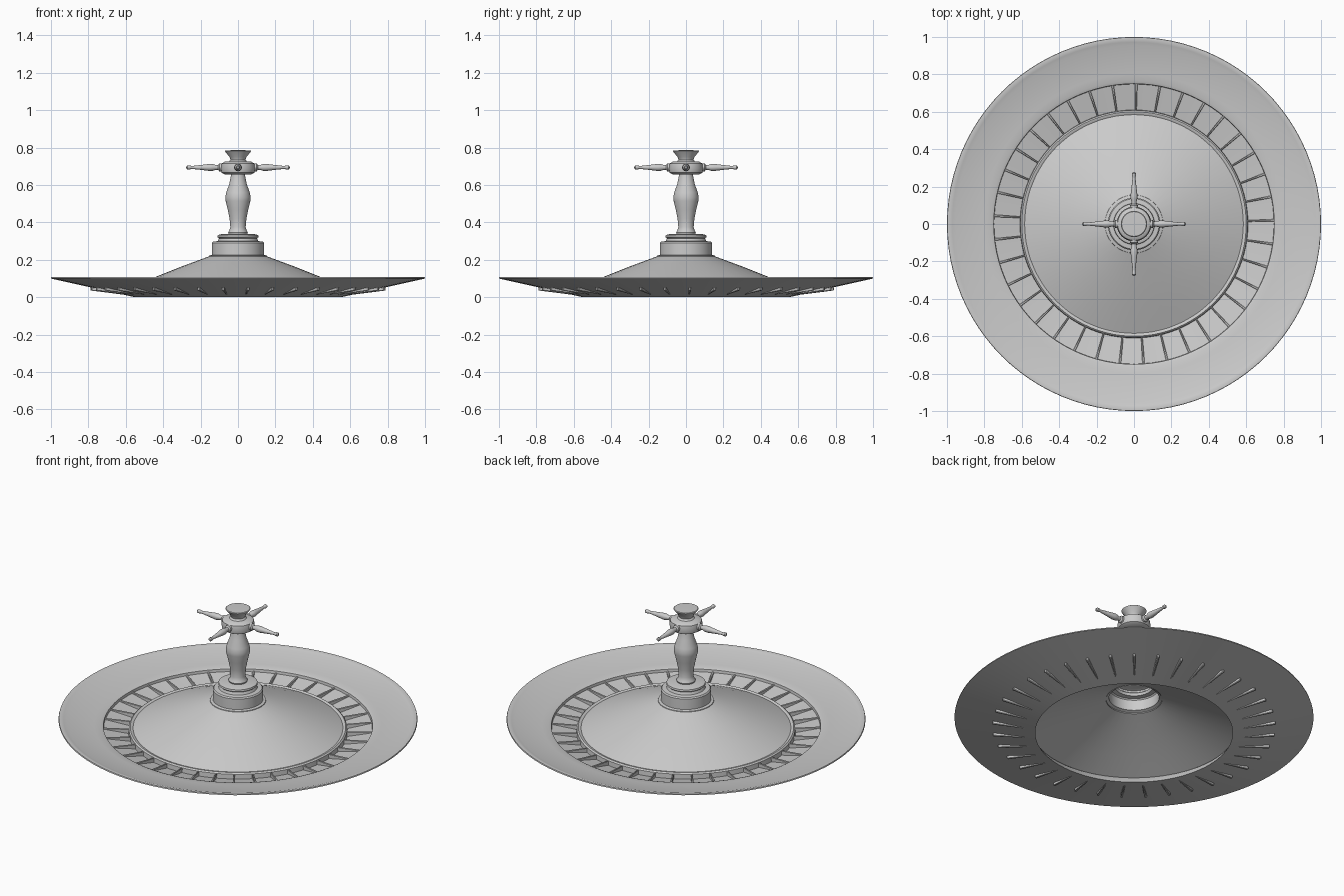
import bpy, bmesh, math
from mathutils import Matrix, Vector


def finish(bm, name, matrix=None):
    if matrix:
        bmesh.ops.transform(bm, matrix=matrix, verts=bm.verts)
    bmesh.ops.recalc_face_normals(bm, faces=bm.faces)
    me = bpy.data.meshes.new(name)
    bm.to_mesh(me)
    bm.free()
    ob = bpy.data.objects.new(name, me)
    bpy.context.collection.objects.link(ob)
    bpy.ops.object.select_all(action='DESELECT')
    ob.select_set(True)
    bpy.context.view_layer.objects.active = ob
    bpy.ops.object.shade_smooth_by_angle(angle=math.radians(35))
    return ob


def lathe(name, profile, segs=48, matrix=None):
    """Spin (radius, height) points around z."""
    bm = bmesh.new()
    vs = [bm.verts.new((r, 0, z)) for r, z in profile]
    es = [bm.edges.new(p) for p in zip(vs, vs[1:])]
    bmesh.ops.spin(bm, geom=vs + es, cent=(0, 0, 0), axis=(0, 0, 1),
                   angle=math.tau, steps=segs, use_duplicate=False)
    bmesh.ops.remove_doubles(bm, verts=bm.verts, dist=1e-5)
    return finish(bm, name, matrix)


# Outer dish: rounded rim, sloping track, pocket channel, open underside
lathe("dish", [(0.55, 0.0), (1.0, 0.1), (0.998, 0.107), (0.985, 0.108),
               (0.972, 0.104), (0.955, 0.099), (0.80, 0.07), (0.765, 0.068),
               (0.75, 0.062), (0.748, 0.046), (0.61, 0.018), (0.608, 0.046),
               (0.60, 0.053), (0.588, 0.051), (0.575, 0.04), (0.55, 0.0)], 96)

# Central cone, open below
lathe("cone", [(0.59, 0.046), (0.45, 0.105), (0.30, 0.165), (0.14, 0.224)], 40)

# Pocket dividers, thicker at the outer end
COUNT = 37
for i in range(COUNT):
    bm = bmesh.new()
    bmesh.ops.create_cube(bm, size=1)
    for v in bm.verts:
        outer = v.co.x > 0
        v.co = Vector((0.79 if outer else 0.60,
                       math.copysign(0.007 if outer else 0.004, v.co.y),
                       (0.053 if outer else 0.045) if v.co.z > 0
                       else (0.036 if outer else 0.012)))
    bmesh.ops.bevel(bm, geom=bm.edges[:], offset=0.0025, segments=1, affect='EDGES')
    a = math.radians(1.5) + i * math.tau / COUNT
    finish(bm, f"divider_{i + 1:02d}", Matrix.Rotation(a, 4, 'Z'))

# Stepped collar on the cone
lathe("collar", [(0.157, 0.213), (0.155, 0.222), (0.14, 0.226), (0.14, 0.29),
                 (0.134, 0.297), (0.108, 0.30), (0.102, 0.315), (0.110, 0.322),
                 (0.108, 0.332), (0.09, 0.337), (0, 0.338)])

# Turned spindle
lathe("spindle", [(0, 0.333), (0.05, 0.335), (0.053, 0.345), (0.046, 0.357),
                  (0.041, 0.375), (0.045, 0.42), (0.055, 0.47), (0.066, 0.515),
                  (0.068, 0.535), (0.063, 0.56), (0.047, 0.605), (0.038, 0.65),
                  (0.036, 0.67), (0, 0.67)], 32)

# Hub and flared finial
lathe("hub", [(0, 0.655), (0.07, 0.656), (0.088, 0.666), (0.093, 0.69),
              (0.088, 0.714), (0.07, 0.725), (0, 0.726)], 32)
lathe("finial", [(0.052, 0.72), (0.04, 0.735), (0.045, 0.75), (0.066, 0.775),
                 (0.070, 0.782), (0.066, 0.785), (0, 0.787)], 32)

# Four turned handles
for i in range(4):
    m = (Matrix.Translation((0, 0, 0.694))
         @ Matrix.Rotation(i * math.pi / 2, 4, 'Z')
         @ Matrix.Rotation(math.pi / 2, 4, 'Y'))
    lathe(f"handle_{i + 1}", [(0.021, 0.07), (0.021, 0.10), (0.013, 0.106),
                              (0.013, 0.118), (0.018, 0.135), (0.019, 0.15),
                              (0.014, 0.19), (0.008, 0.245), (0.008, 0.25),
                              (0.011, 0.258), (0.011, 0.270), (0.006, 0.276),
                              (0, 0.277)], 16, m)
